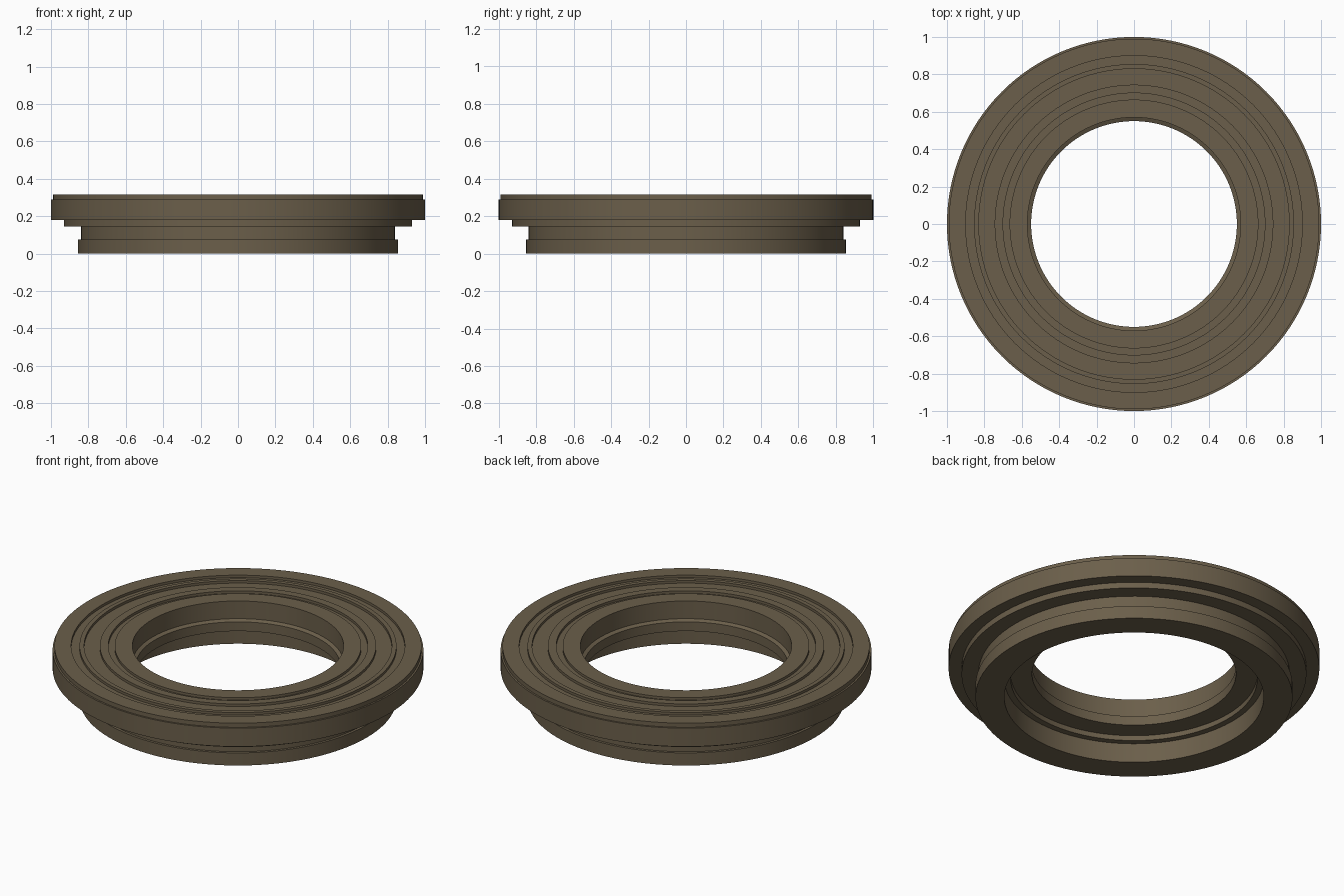
import bpy, bmesh, math

if "Cube" in bpy.data.objects:
    bpy.data.objects.remove(bpy.data.objects["Cube"])

SEGMENTS = 128

# One flat colour for the whole ring
bronze = bpy.data.materials.new("dark olive bronze")
bronze.diffuse_color = (0.147, 0.114, 0.069, 1.0)
bronze.use_nodes = True
bronze.node_tree.nodes["Principled BSDF"].inputs["Base Color"].default_value = bronze.diffuse_color

TOP, GROOVE = 0.315, 0.30

# Closed cross-section (radius, height), counter-clockwise
profile = [
    # underside foot and stepped outer wall
    (0.70, 0.0), (0.855, 0.0), (0.855, 0.075), (0.84, 0.075), (0.84, 0.145),
    (0.93, 0.145), (0.93, 0.18), (1.0, 0.18), (1.0, 0.29), (0.99, 0.29),
    (0.99, TOP),
    # shallow grooves across the top face
    (0.90, TOP), (0.90, GROOVE), (0.855, GROOVE), (0.855, TOP),
    (0.83, TOP), (0.83, GROOVE), (0.745, GROOVE), (0.745, TOP),
    (0.70, TOP), (0.70, GROOVE), (0.665, GROOVE), (0.665, TOP),
    # bore with inner lip and stepped recess below
    (0.57, TOP), (0.57, 0.21), (0.55, 0.20), (0.55, 0.145),
    (0.665, 0.145), (0.665, 0.115), (0.70, 0.115),
]


def lathe(name, points, material):
    """Revolve a closed cross-section around the z axis."""
    bm = bmesh.new()
    rings = []
    for i in range(SEGMENTS):
        a = 2 * math.pi * i / SEGMENTS
        rings.append([bm.verts.new((r * math.cos(a), r * math.sin(a), z))
                      for r, z in points])
    n = len(points)
    for i in range(SEGMENTS):
        a, b = rings[i], rings[(i + 1) % SEGMENTS]
        for j in range(n):
            k = (j + 1) % n
            bm.faces.new((a[j], b[j], b[k], a[k]))
    bmesh.ops.recalc_face_normals(bm, faces=bm.faces)
    mesh = bpy.data.meshes.new(name)
    bm.to_mesh(mesh)
    bm.free()
    mesh.materials.append(material)
    obj = bpy.data.objects.new(name, mesh)
    bpy.context.collection.objects.link(obj)
    bpy.context.view_layer.objects.active = obj
    obj.select_set(True)
    bpy.ops.object.shade_smooth_by_angle(angle=math.radians(30))
    return obj


# Stepped flange ring
lathe("stepped_ring", profile, bronze)
